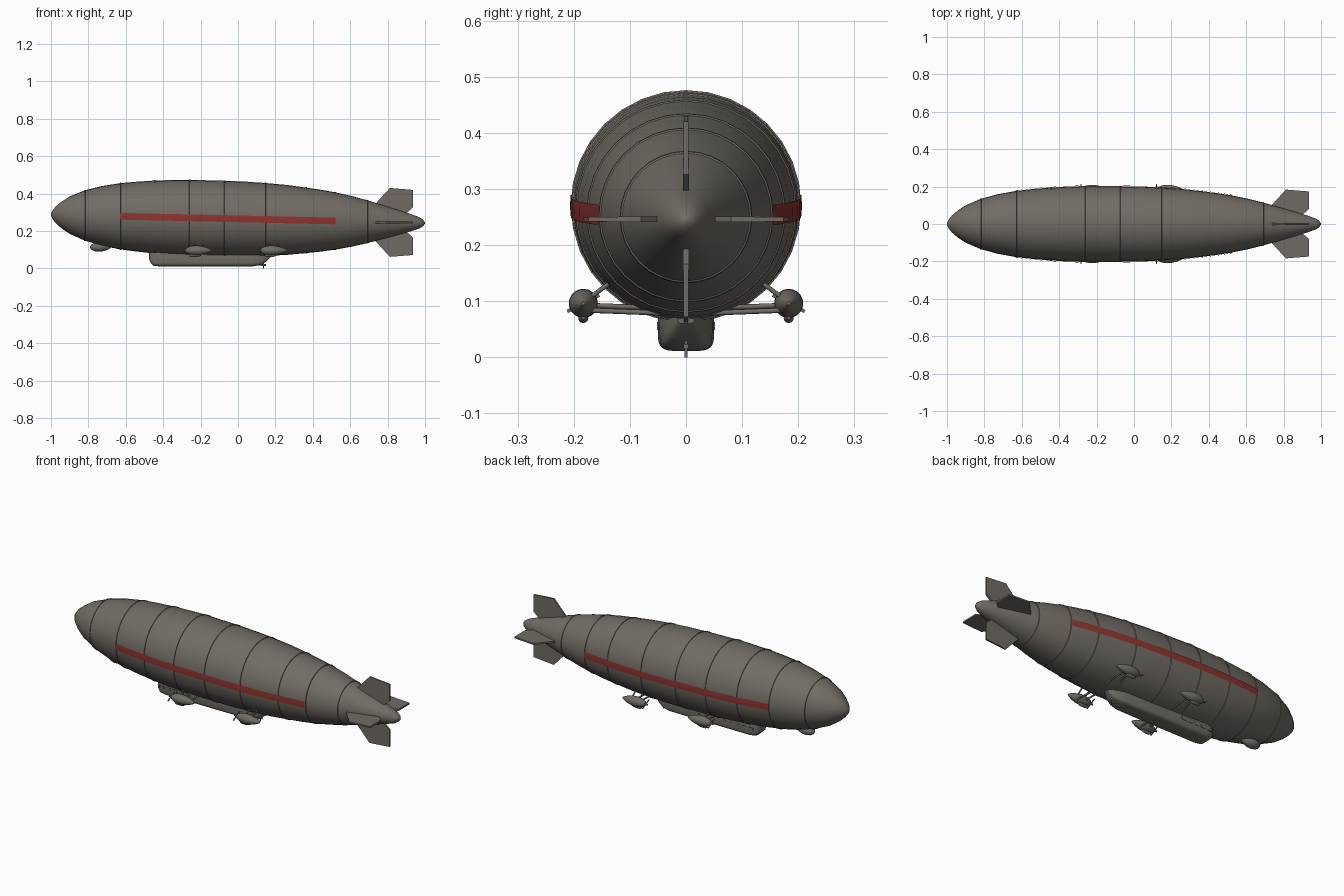
import bpy, bmesh, math
from mathutils import Vector, Matrix

if "Cube" in bpy.data.objects:
    bpy.data.objects.remove(bpy.data.objects["Cube"])


def material(name, rgb):
    m = bpy.data.materials.new(name)
    m.diffuse_color = (*rgb, 1)
    m.use_nodes = True
    m.node_tree.nodes["Principled BSDF"].inputs["Base Color"].default_value = m.diffuse_color
    return m


GREY = material("warm_grey", (0.165, 0.148, 0.126))
RED = material("dull_red", (0.27, 0.035, 0.028))


def finish(name, bm, mat=GREY, angle=40):
    bmesh.ops.recalc_face_normals(bm, faces=bm.faces)
    me = bpy.data.meshes.new(name)
    bm.to_mesh(me)
    bm.free()
    me.materials.append(mat)
    ob = bpy.data.objects.new(name, me)
    bpy.context.collection.objects.link(ob)
    bpy.ops.object.select_all(action='DESELECT')
    ob.select_set(True)
    bpy.context.view_layer.objects.active = ob
    bpy.ops.object.shade_smooth_by_angle(angle=math.radians(angle))
    return ob


def axis_z(x):
    return 0.265 - 0.022 * x


def loft(name, stations, sides=32, power=2.0, y0=0.0):
    """Skin superellipse sections (x, centre z, half width, half height) along x."""
    bm = bmesh.new()
    rings = []
    for x, cz, ry, rz in stations:
        ring = []
        for i in range(sides):
            a = 2 * math.pi * i / sides
            c, s = math.cos(a), math.sin(a)
            ring.append(bm.verts.new((
                x, y0 + ry * math.copysign(abs(c) ** (2 / power), c),
                cz + rz * math.copysign(abs(s) ** (2 / power), s))))
        rings.append(ring)
    for r, q in zip(rings, rings[1:]):
        for i in range(sides):
            j = (i + 1) % sides
            bm.faces.new((r[i], r[j], q[j], q[i]))
    bm.faces.new(rings[0])
    bm.faces.new(rings[-1])
    return finish(name, bm)


def rod(name, a, b, r):
    a, b = Vector(a), Vector(b)
    d = b - a
    bm = bmesh.new()
    mat = Matrix.Translation((a + b) / 2) @ d.to_track_quat('Z', 'Y').to_matrix().to_4x4()
    bmesh.ops.create_cone(bm, cap_ends=True, segments=10, radius1=r, radius2=r,
                          depth=d.length, matrix=mat)
    return finish(name, bm)


def box(name, centre, size, rot_x=0.0):
    bm = bmesh.new()
    m = Matrix.Translation(centre) @ Matrix.Rotation(rot_x, 4, 'X') @ Matrix.Diagonal((*size, 1))
    bmesh.ops.create_cube(bm, size=1, matrix=m)
    return finish(name, bm)


# Hull profile: x, radius
PROFILE = [(-1, 0.004), (-0.992, 0.022), (-0.975, 0.044), (-0.945, 0.07), (-0.9, 0.1),
           (-0.82, 0.134), (-0.73, 0.159), (-0.63, 0.177), (-0.54, 0.187), (-0.445, 0.195),
           (-0.35, 0.2), (-0.257, 0.203), (-0.07, 0.202), (0.04, 0.2), (0.145, 0.195),
           (0.26, 0.187), (0.365, 0.175), (0.445, 0.165), (0.52, 0.153), (0.605, 0.136),
           (0.69, 0.115), (0.78, 0.089), (0.86, 0.066), (0.93, 0.044), (0.97, 0.03),
           (0.99, 0.017), (1, 0.003)]


def radius(x):
    for (x0, r0), (x1, r1) in zip(PROFILE, PROFILE[1:]):
        if x <= x1:
            return r0 + (r1 - r0) * (x - x0) / (x1 - x0)


loft("hull", [(x, axis_z(x), r, r) for x, r in PROFILE])

# Raised frame hoops around the hull
for n, x in enumerate((-0.82, -0.63, -0.445, -0.257, -0.07, 0.145, 0.365, 0.52, 0.69)):
    st = [(x + dx, axis_z(x), radius(x + dx) + h, radius(x + dx) + h)
          for dx, h in ((-0.005, -0.002), (-0.003, 0.0025), (0.003, 0.0025), (0.005, -0.002))]
    loft(f"hull_hoop_{n}", st)

# Red side stripes, thin bands just above the hull skin
for side in (-1, 1):
    bm = bmesh.new()
    rows = []
    xs = [-0.632] + [x for x, r in PROFILE if -0.63 < x < 0.51] + [0.52]
    for x in xs:
        r = radius(x) + 0.0035
        rows.append([bm.verts.new((x, side * math.sqrt(r * r - h * h), axis_z(x) + h))
                     for h in (-0.018, -0.006, 0.006, 0.018)])
    for p, q in zip(rows, rows[1:]):
        for i in range(3):
            bm.faces.new((p[i], p[i + 1], q[i + 1], q[i]))
    ob = finish("side_stripe", bm, RED)
    if (ob.data.polygons[0].normal.y > 0) != (side > 0):
        ob.data.flip_normals()

# Four tail fins, one every quarter turn
FIN = [(0.70, 0.05), (0.735, 0.1), (0.812, 0.184), (0.935, 0.174), (0.935, 0.08), (0.89, 0.04)]
for k in range(4):
    bm = bmesh.new()
    sides = [[bm.verts.new((x, t * (0.8 if h > 0.15 else 1), h)) for x, h in FIN]
             for t in (-0.005, 0.005)]
    bm.faces.new(sides[0])
    bm.faces.new(sides[1])
    for i in range(len(FIN)):
        j = (i + 1) % len(FIN)
        bm.faces.new((sides[0][i], sides[0][j], sides[1][j], sides[1][i]))
    bmesh.ops.transform(bm, verts=bm.verts, matrix=Matrix.Translation((0, 0, axis_z(0.87)))
                        @ Matrix.Rotation(k * math.pi / 2, 4, 'X'))
    finish("tail_fin", bm, angle=25)

# Gondola under the hull: x, floor z, half width
CAR = [(-0.475, 0.05, 0.02), (-0.468, 0.03, 0.036), (-0.452, 0.014, 0.045), (-0.42, 0.011, 0.05),
       (-0.1, 0.011, 0.05), (0.08, 0.011, 0.047), (0.12, 0.018, 0.04), (0.15, 0.035, 0.03),
       (0.175, 0.06, 0.015)]
loft("gondola", [(x, (z + 0.095) / 2, w, (0.095 - z) / 2) for x, z, w in CAR],
     sides=32, power=4.5)

# Gondola window panes
for side in (-1, 1):
    for i in range(5):
        box("gondola_window", (-0.435 + i * 0.04, side * 0.0495, 0.056), (0.026, 0.005, 0.014))


def propeller(name, x, y, z, length, turn):
    box(name, (x, y, z), (0.004, 0.006, length), turn)
    rod(name + "_hub", (x - 0.012, y, z), (x + 0.012, y, z), 0.005)


propeller("gondola_propeller", 0.137, 0, 0.019, 0.038, 0)
rod("gondola_propeller_shaft", (0.09, 0, 0.022), (0.13, 0, 0.019), 0.005)

# Engine pods in two mirrored pairs
POD = [(-0.07, 0.004), (-0.062, 0.014), (-0.045, 0.022), (-0.02, 0.026), (0.01, 0.025),
       (0.04, 0.018), (0.062, 0.009), (0.072, 0.003)]
for px in (-0.213, 0.19):
    for s in (-1, 1):
        y, z = s * 0.183, 0.096
        loft("engine_pod", [(px + x, z, r, r) for x, r in POD], sides=20, y0=y)
        loft("pod_scoop", [(px - 0.025 + x, 0.07, r, r)
                           for x, r in ((-0.02, 0.005), (-0.012, 0.009),
                                        (0.02, 0.009), (0.04, 0.003))], sides=12, y0=y)
        for dx in (-0.022, 0.022):
            rod("pod_lower_strut", (px + dx, s * 0.17, 0.088 - dx * 0.2),
                (px + dx, s * 0.04, 0.083 - dx * 0.2), 0.0045)
            rod("pod_upper_strut", (px + dx, s * 0.172, 0.106),
                (px + dx, s * 0.125, 0.14), 0.004)
        propeller("pod_propeller", px - 0.07, y, z, 0.064, s * 1.1)

# Single small car under the nose
loft("nose_car", [(-0.735 + x * 0.8, 0.114, r * 1.05, r * 0.95) for x, r in POD], sides=20)
rod("nose_car_pylon", (-0.735, 0, 0.11), (-0.735, 0, 0.15), 0.012)
